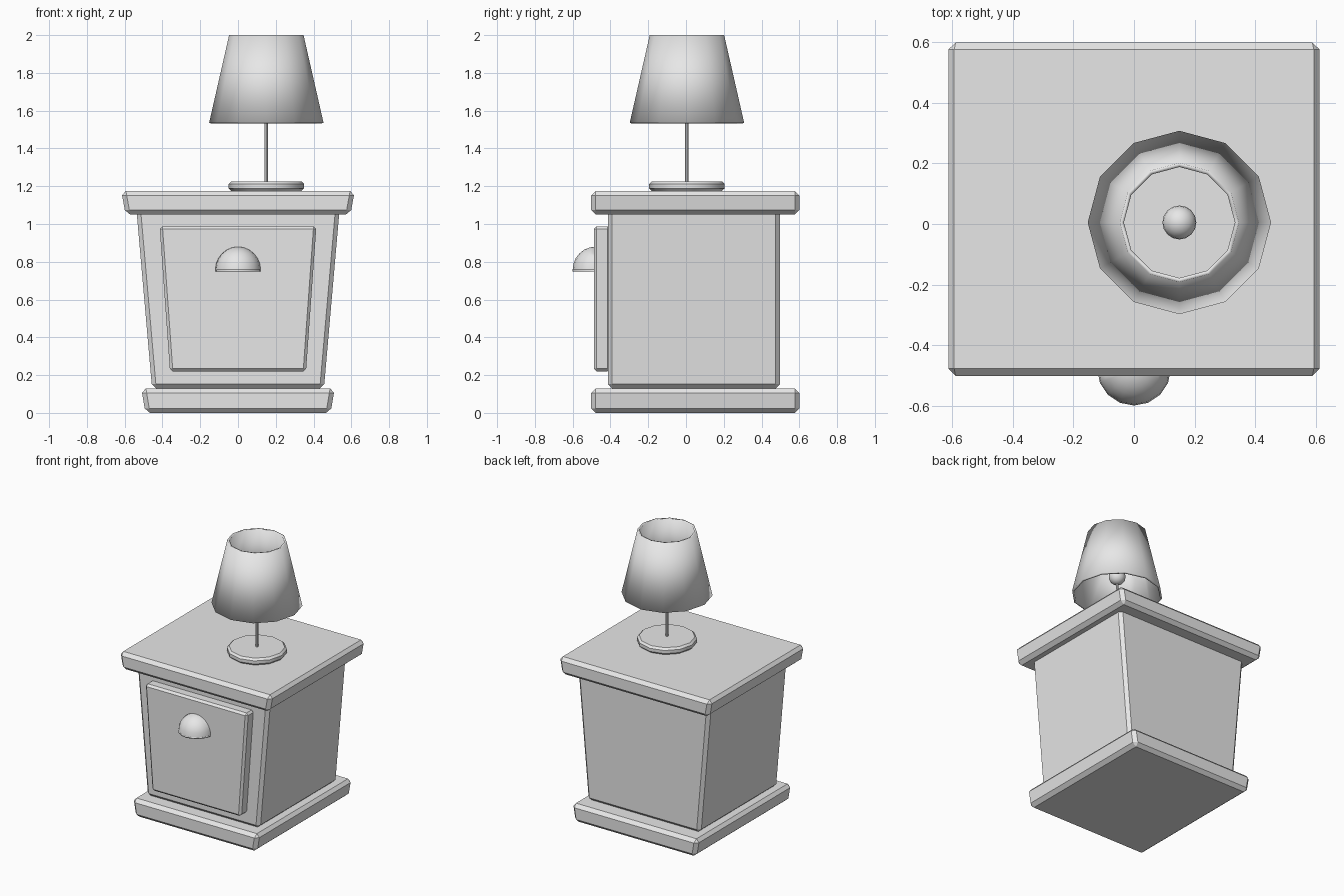
import bpy, bmesh, math
from mathutils import Matrix

cube = bpy.data.objects.get("Cube")
if cube:
    bpy.data.objects.remove(cube, do_unlink=True)

# One plain grey for every part
grey = bpy.data.materials.new("plain_grey")
grey.use_nodes = True
colour = (0.8, 0.8, 0.8, 1)
grey.diffuse_color = colour
grey.node_tree.nodes["Principled BSDF"].inputs["Base Color"].default_value = colour

LAMP = (0.15, 0.005)


def finish(name, bm, bevel=0, smooth=False, thickness=0):
    bmesh.ops.recalc_face_normals(bm, faces=bm.faces)
    mesh = bpy.data.meshes.new(name)
    bm.to_mesh(mesh)
    bm.free()
    mesh.materials.append(grey)
    obj = bpy.data.objects.new(name, mesh)
    bpy.context.collection.objects.link(obj)
    if thickness:
        mod = obj.modifiers.new("Thickness", 'SOLIDIFY')
        mod.thickness = thickness
        mod.offset = -1
    if bevel:
        mod = obj.modifiers.new("Chamfer", 'BEVEL')
        mod.width = bevel
        mod.segments = 1
        mod.limit_method = 'ANGLE'
        mod.angle_limit = math.radians(40)
    if smooth:
        bpy.ops.object.select_all(action='DESELECT')
        obj.select_set(True)
        bpy.context.view_layer.objects.active = obj
        bpy.ops.object.shade_smooth_by_angle(angle=math.radians(40))
    return obj


def flared_box(name, half_bottom, half_top, y0, y1, z0, z1, bevel):
    """Box whose width changes from bottom to top."""
    bm = bmesh.new()
    bmesh.ops.create_cube(bm, size=2)
    for v in bm.verts:
        v.co.x *= half_top if v.co.z > 0 else half_bottom
        v.co.y = y1 if v.co.y > 0 else y0
        v.co.z = z1 if v.co.z > 0 else z0
    return finish(name, bm, bevel)


def lamp_cone(name, r0, r1, z0, z1, sides, caps=True, **kw):
    """Cylinder or cone on the lamp axis."""
    bm = bmesh.new()
    bmesh.ops.create_cone(bm, cap_ends=caps, segments=sides, radius1=r0, radius2=r1,
                          depth=z1 - z0,
                          matrix=Matrix.Translation((*LAMP, (z0 + z1) / 2)))
    return finish(name, bm, smooth=True, **kw)


# Cabinet
flared_box("plinth", 0.49, 0.512, -0.502, 0.6, 0, 0.13, 0.024)
flared_box("cabinet_body", 0.455, 0.538, -0.413, 0.497, 0.13, 1.08, 0.022)
flared_box("table_top", 0.595, 0.618, -0.502, 0.6, 1.05, 1.175, 0.024)
flared_box("drawer_front", 0.36, 0.415, -0.488, -0.4, 0.22, 0.988, 0.015)

# Cup handle: upper front quarter of a ball, open underneath
bm = bmesh.new()
bmesh.ops.create_uvsphere(bm, u_segments=16, v_segments=12, radius=0.122)
for normal in ((0, 0, -1), (0, 1, 0)):
    bmesh.ops.bisect_plane(bm, geom=bm.verts[:] + bm.edges[:] + bm.faces[:],
                           plane_co=(0, 0, 0), plane_no=normal, clear_outer=True)
bmesh.ops.translate(bm, verts=bm.verts, vec=(0, -0.478, 0.758))
finish("drawer_handle", bm, smooth=True, thickness=0.01)

# Table lamp
lamp_cone("lamp_foot", 0.2, 0.2, 1.175, 1.226, 12, bevel=0.014)
lamp_cone("lamp_stem", 0.009, 0.009, 1.22, 1.64, 8)
lamp_cone("lamp_shade", 0.303, 0.197, 1.535, 2.0, 12, caps=False, thickness=0.014)
bm = bmesh.new()
bmesh.ops.create_uvsphere(bm, u_segments=16, v_segments=10, radius=0.056,
                          matrix=Matrix.Translation((*LAMP, 1.67)))
finish("light_bulb", bm, smooth=True)
